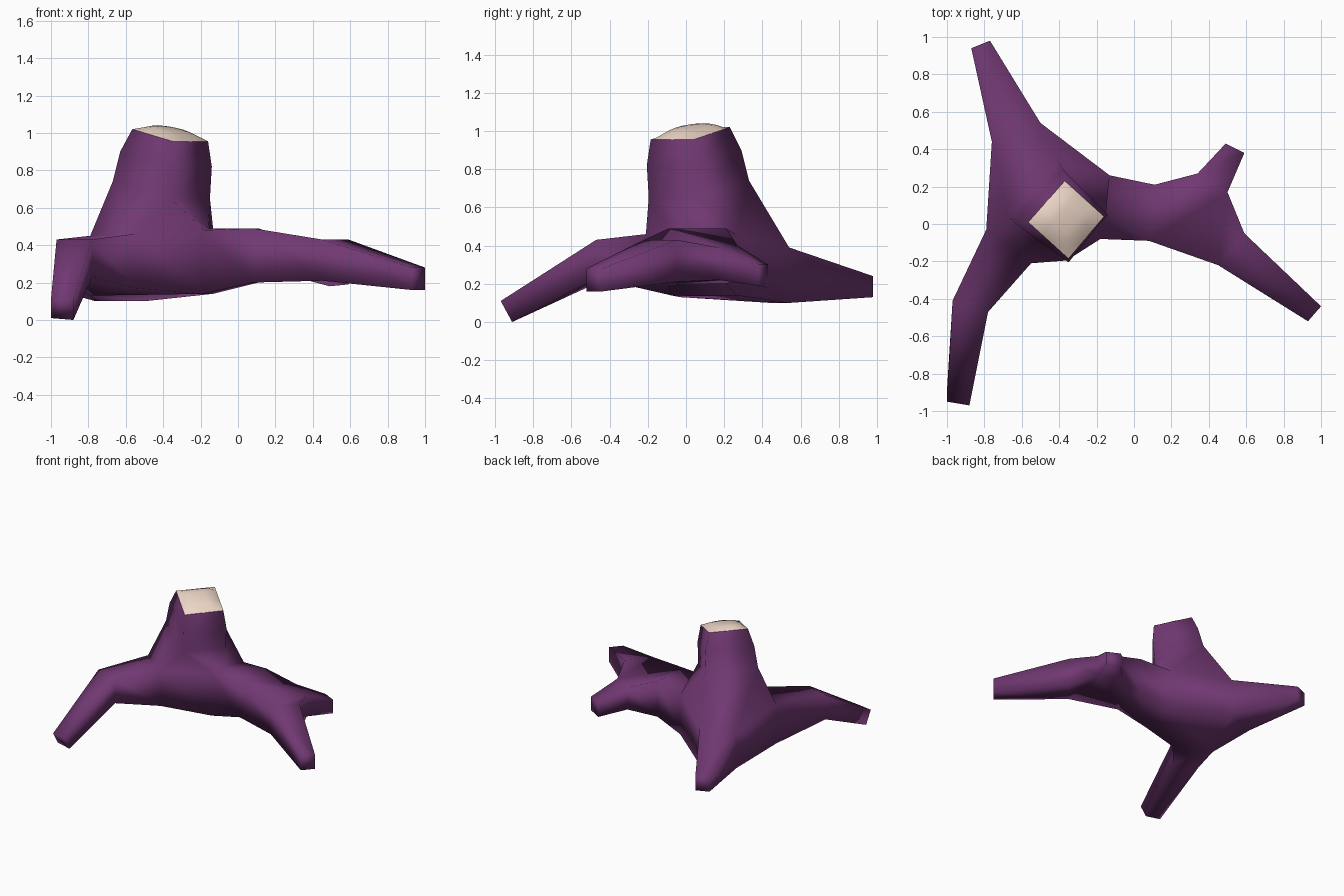
import bpy, bmesh
from mathutils import Vector

if "Cube" in bpy.data.objects:
    bpy.data.objects.remove(bpy.data.objects["Cube"])


def material(name, color):
    m = bpy.data.materials.new(name)
    m.diffuse_color = (*color, 1)
    m.use_nodes = True
    m.node_tree.nodes["Principled BSDF"].inputs["Base Color"].default_value = m.diffuse_color
    return m


def finish(bm, name, mat):
    bmesh.ops.recalc_face_normals(bm, faces=bm.faces[:])
    me = bpy.data.meshes.new(name)
    bm.to_mesh(me)
    bm.free()
    me.materials.append(mat)
    for p in me.polygons:
        p.use_smooth = True
    ob = bpy.data.objects.new(name, me)
    bpy.context.collection.objects.link(ob)
    return ob


bark = material("bark", (0.165, 0.04, 0.17))
wood = material("cut_wood", (0.86, 0.68, 0.58))

# Trunk cross-sections: left, back, right, front corners
trunk = [
    [(-.565, .01, 1.02), (-.37, .23, 1.02), (-.16, .04, .955), (-.35, -.185, .955)],
    [(-.63, .02, .90), (-.38, .29, .90), (-.14, .05, .82), (-.35, -.205, .82)],
    [(-.67, .03, .74), (-.40, .33, .74), (-.15, .06, .65), (-.36, -.195, .65)],
]

# Root outline: x, y, top z, bottom z
outline = {
    # collar where the trunk meets the roots
    'a': (-.79, -.03, .45, .13), 'b': (-.55, -.21, .46, .17),
    'c': (-.18, -.08, .48, .14), 'd': (-.13, .26, .46, .14),
    'e': (-.50, .54, .39, .10), 'f': (-.76, .44, .39, .10),
    # front left root
    'g': (-.97, -.41, .43, .23), 'h': (-.78, -.47, .43, .23),
    'i': (-1.0, -.95, .11, .01), 'j': (-.88, -.97, .11, .00),
    # back root
    'k': (-.77, .98, .24, .13), 'l': (-.87, .94, .24, .13),
    # forked right root
    'm': (.08, -.09, .49, .20), 'n': (.11, .21, .49, .20),
    'o': (.45, -.22, .43, .21), 'p': (.59, -.05, .43, .21),
    'q': (.50, .17, .39, .22), 'r': (.34, .27, .40, .22),
    's': (.93, -.52, .28, .16), 't': (1.0, -.44, .28, .16),
    'u': (.59, .38, .30, .19), 'v': (.49, .43, .30, .18),
}

bm = bmesh.new()
rings = [[bm.verts.new(p) for p in ring] for ring in trunk]
top = {k: bm.verts.new((x, y, z)) for k, (x, y, z, _) in outline.items()}
# tips of the front left root are cut square to its slope
low = {k: bm.verts.new((x, y + (.06 if k in 'ij' else 0), z))
       for k, (x, y, _, z) in outline.items()}

# Trunk walls
for r0, r1 in zip(rings, rings[1:]):
    for i in range(4):
        j = (i + 1) % 4
        bm.faces.new((r0[i], r0[j], r1[j], r1[i]))

# Flare from the trunk into the root collar
L, B, R, F = rings[-1]
notch = bm.verts.new((-.16, .06, .49))
for face in ((L, B, top['e'], top['f']), (L, top['f'], top['a']),
             (L, top['a'], top['b'], F), (F, top['b'], top['c']),
             (F, top['c'], notch, R), (R, notch, top['d']),
             (R, top['d'], B), (B, top['d'], top['e'])):
    bm.faces.new(face)

# Root tops and undersides
bm.faces.new((top['c'], top['m'], notch))
bm.faces.new((top['m'], top['n'], notch))
bm.faces.new((top['n'], top['d'], notch))
bm.faces.new([low[k] for k in 'cmnd'])
for patch in ('abhg', 'ghji', 'fekl', 'moqr', 'mrn', 'opq', 'opts', 'rquv'):
    for side in (top, low):
        bm.faces.new([side[k] for k in patch])
for patch in ('abcd', 'adef'):
    bm.faces.new([low[k] for k in patch])

# Root sides, walking once round the whole outline
path = 'agijhbcmostpquvrndeklf'
for k0, k1 in zip(path, path[1:] + path[0]):
    bm.faces.new((top[k0], top[k1], low[k1], low[k0]))
finish(bm, "stump_and_roots", bark)

# Domed cut surface on top of the trunk
bm = bmesh.new()
N = 6
c = [Vector(p) for p in trunk[0]]
grid = []
for i in range(N + 1):
    row = []
    for j in range(N + 1):
        u, v = i / N, j / N
        p = c[0].lerp(c[1], u).lerp(c[3].lerp(c[2], u), v)
        p.z += .04 * min(1, 2 * (u * (1 - u) + v * (1 - v))) if 0 < i < N and 0 < j < N else 0
        row.append(bm.verts.new(p))
    grid.append(row)
for i in range(N):
    for j in range(N):
        bm.faces.new((grid[i][j], grid[i][j + 1], grid[i + 1][j + 1], grid[i + 1][j]))
ob = finish(bm, "cut_top", wood)
if ob.data.polygons[0].normal.z < 0:
    ob.data.flip_normals()
